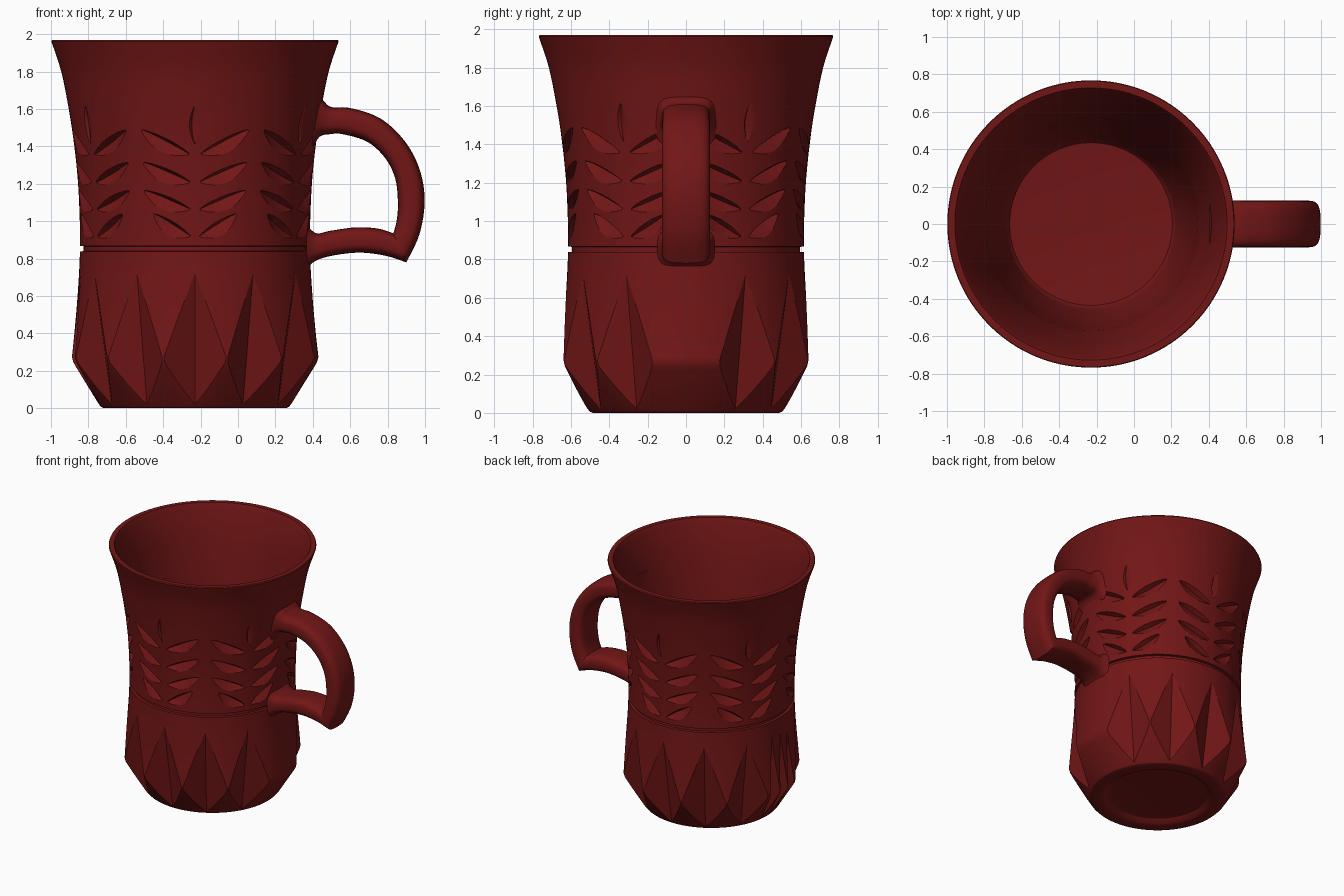
import bpy, bmesh
from math import sin, cos, pi, radians

if "Cube" in bpy.data.objects:
    bpy.data.objects.remove(bpy.data.objects["Cube"])

CX = -0.23  # axis of the cup

red = bpy.data.materials.new("dark_red")
red.diffuse_color = (0.17, 0.008, 0.008, 1)
red.use_nodes = True
red.node_tree.nodes["Principled BSDF"].inputs["Base Color"].default_value = red.diffuse_color


def spline(pts, k=6):
    """Catmull-Rom through points of any dimension."""
    out = []
    for i in range(len(pts) - 1):
        p0, p1, p2, p3 = pts[max(i - 1, 0)], pts[i], pts[i + 1], pts[min(i + 2, len(pts) - 1)]
        for j in range(k):
            t = j / k
            out.append(tuple(0.5 * (2 * b + (c - a) * t + (2 * a - 5 * b + 4 * c - d) * t * t
                                    + (3 * b - a - 3 * c + d) * t ** 3)
                             for a, b, c, d in zip(p0, p1, p2, p3)))
    return out + [pts[-1]]


def polar(r, ang, z):
    return (CX + r * cos(ang), r * sin(ang), z)


def loft(bm, rings):
    rows = [[bm.verts.new(p) for p in ring] for ring in rings]
    n = len(rows[0])
    for a, b in zip(rows, rows[1:]):
        for i in range(n):
            bm.faces.new((a[i], a[(i + 1) % n], b[(i + 1) % n], b[i]))
    bm.faces.new(rows[0])
    bm.faces.new(rows[-1])


def make(name, bm):
    bmesh.ops.recalc_face_normals(bm, faces=bm.faces)
    me = bpy.data.meshes.new(name)
    bm.to_mesh(me)
    bm.free()
    ob = bpy.data.objects.new(name, me)
    bpy.context.collection.objects.link(ob)
    me.materials.append(red)
    return ob


def activate(ob):
    bpy.ops.object.select_all(action='DESELECT')
    ob.select_set(True)
    bpy.context.view_layer.objects.active = ob


# Cup: lathed profile (radius, z), from underside recess to inner floor
lower = spline([(0.66, 0.275), (0.648, 0.38), (0.632, 0.55), (0.62, 0.72), (0.615, 0.838)], 4)
upper = spline([(0.615, 0.868), (0.616, 1.0), (0.625, 1.2), (0.645, 1.4), (0.675, 1.6),
                (0.715, 1.8), (0.768, 1.962)], 5)
inner = spline([(0.722, 1.96), (0.665, 1.78), (0.61, 1.5), (0.575, 1.25), (0.555, 0.95),
                (0.525, 0.6), (0.48, 0.3), (0.45, 0.16)], 4)
base = [(0.34, 0.035), (0.37, 0.03), (0.40, 0.006), (0.42, 0), (0.485, 0), (0.5, 0.006),
        (0.513, 0.02), (0.637, 0.22), (0.652, 0.245)]
profile = (base + lower + [(0.595, 0.84), (0.595, 0.866)] + upper
           + [(0.764, 1.97), (0.728, 1.97)] + inner + [(0.435, 0.14), (0.40, 0.135)])
N = 128
bm = bmesh.new()
loft(bm, [[polar(r, 2 * pi * i / N, z) for i in range(N)] for r, z in profile])
cup = make("cup", bm)


def wall(z):
    """Outer radius of the upper wall."""
    for (r0, z0), (r1, z1) in zip(upper, upper[1:]):
        if z <= z1:
            return r0 + (r1 - r0) * (z - z0) / (z1 - z0)
    return upper[-1][0]


# Cutter: V-shaped facets around the base, skipping the handle side
def facet(bm, ang, half):
    def crease(z):
        return 0.515 + 0.153 * (z - 0.03)
    mid = crease(0.25)

    def local(x, y, z):
        return bm.verts.new((CX + x * cos(ang) - y * sin(ang), x * sin(ang) + y * cos(ang), z))
    cx = mid + 1.6 * (0.66 * cos(half) - mid)
    cy = 1.6 * 0.66 * sin(half)
    a, b = local(crease(0.83), 0, 0.83), local(crease(-0.07), 0, -0.07)
    c, d, e = local(cx, cy, 0.25), local(cx, -cy, 0.25), local(0.95, 0, 0.25)
    for f in ((a, b, c), (a, d, b), (a, c, e), (a, e, d), (b, e, c), (b, d, e)):
        bm.faces.new(f)


bm = bmesh.new()
for i in range(1, 12):
    if i != 6:
        facet(bm, radians(30 * i), radians(15))
for off in (-9, 0, 9):  # the back facet is ribbed
    facet(bm, radians(180 + off), radians(4.5))
facets = make("facet_cutter", bm)


# Cutter: six leaf sprays carved into the upper wall
def leaf(bm, ang, p, q, half, depth, side, bow=0.02):
    ds, dz = q[0] - p[0], q[1] - p[1]
    ln = (ds * ds + dz * dz) ** 0.5
    ns, nz = -dz / ln, ds / ln
    rings = []
    for k in range(11):
        t = 0.03 + 0.94 * k / 10
        w = sin(pi * t)
        h = half * w ** 0.8

        def at(off, dr):
            o = off * h - bow * w
            s, z = p[0] + ds * t + ns * o, p[1] + dz * t + nz * o
            return polar(wall(z) + dr, ang + side * s / 0.63, z)
        rings.append([at(-1, 0.1), at(-1, 0.003), at(0.55, -depth * w ** 0.6 - 0.001),
                      at(1, 0.003), at(1, 0.1)])
    loft(bm, rings)


bm = bmesh.new()
pairs = [((0.025, 1.355), (0.29, 1.49)), ((0.02, 1.205), (0.29, 1.315)),
         ((0.02, 1.06), (0.29, 1.165)), ((0.02, 0.915), (0.235, 1.04))]
for i in range(6):
    ang = radians(30 + 60 * i)
    for p, q in pairs:
        for side in (1, -1):
            leaf(bm, ang, p, q, 0.042, 0.036, side)
    leaf(bm, ang, (0, 1.41), (0, 1.62), 0.03, 0.014, 1, 0)
leaves = make("leaf_cutter", bm)

for cutter in (facets, leaves):
    activate(cup)
    mod = cup.modifiers.new("carve", 'BOOLEAN')
    mod.operation = 'DIFFERENCE'
    mod.solver = 'EXACT'
    mod.use_self = True
    mod.object = cutter
    bpy.ops.object.modifier_apply(modifier=mod.name)
    bpy.data.objects.remove(cutter)

# Handle: stations (outer x, outer z, inner x, inner z, half width)
arc = spline([(0.405, 1.69, 0.395, 1.38, 0.165), (0.455, 1.645, 0.435, 1.45, 0.14),
              (0.50, 1.61, 0.49, 1.465, 0.128), (0.60, 1.605, 0.56, 1.465, 0.125),
              (0.76, 1.55, 0.69, 1.425, 0.125), (0.89, 1.43, 0.785, 1.34, 0.125),
              (0.97, 1.28, 0.84, 1.23, 0.125), (0.998, 1.11, 0.855, 1.10, 0.125),
              (0.97, 0.93, 0.848, 1.0, 0.125), (0.90, 0.78, 0.83, 0.935, 0.125)])
foot = spline([(0.90, 0.78, 0.83, 0.935, 0.125), (0.79, 0.815, 0.75, 0.96, 0.125),
               (0.65, 0.832, 0.63, 0.967, 0.125), (0.50, 0.815, 0.49, 0.948, 0.125),
               (0.41, 0.785, 0.42, 0.935, 0.13), (0.365, 0.74, 0.365, 0.98, 0.15)])


def power(v):
    return abs(v) ** 0.62 * (1 if v >= 0 else -1)


bm = bmesh.new()
rings = []
for ox, oz, ix, iz, w in arc + foot[1:]:
    ring = []
    for k in range(32):
        c, s = power(cos(2 * pi * k / 32)), power(sin(2 * pi * k / 32))
        ring.append(((ox + ix + (ox - ix) * c) / 2, w * s, (oz + iz + (oz - iz) * c) / 2))
    rings.append(ring)
loft(bm, rings)
handle = make("handle", bm)

for ob in (cup, handle):
    activate(ob)
    bpy.ops.object.shade_smooth_by_angle(angle=radians(24))
